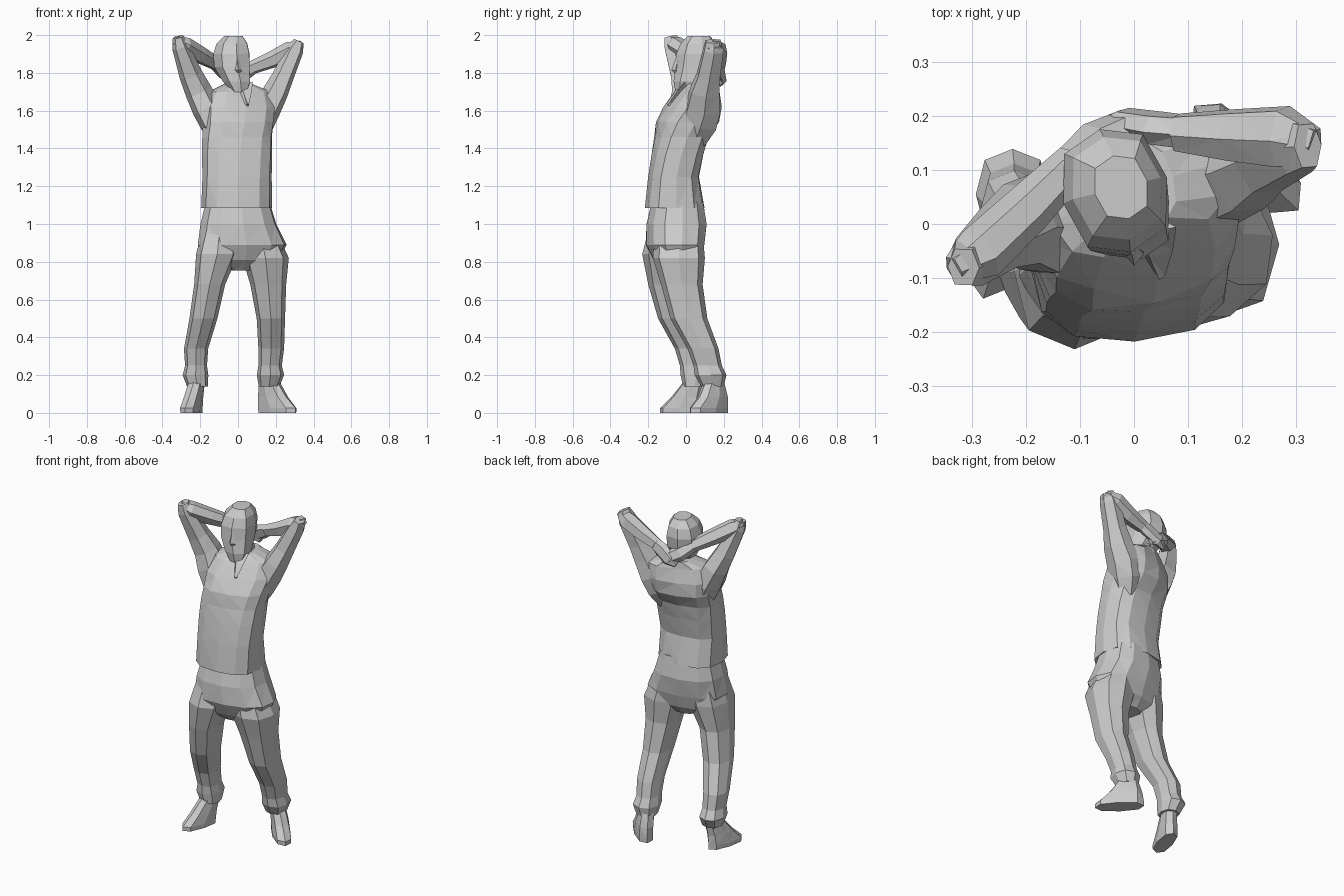
import bpy, bmesh, math
from mathutils import Vector, Matrix


def skin(name, rings):
    """Bridge equal-length rings of points into a closed, flat-shaded low-poly mesh."""
    bm = bmesh.new()
    loops = [[bm.verts.new(p) for p in ring] for ring in rings]
    n = len(loops[0])
    for a, b in zip(loops, loops[1:]):
        for i in range(n):
            j = (i + 1) % n
            bm.faces.new((a[i], a[j], b[j], b[i]))
    bm.faces.new(loops[0][::-1])
    bm.faces.new(loops[-1])
    bmesh.ops.triangulate(bm, faces=bm.faces[:])
    bmesh.ops.recalc_face_normals(bm, faces=bm.faces[:])
    me = bpy.data.meshes.new(name)
    bm.to_mesh(me)
    bm.free()
    ob = bpy.data.objects.new(name, me)
    bpy.context.collection.objects.link(ob)
    return ob


def outline(n, rx, ry, p):
    """Rounded-box outline of n points."""
    pts = []
    for i in range(n):
        c, s = math.cos(2 * math.pi * i / n), math.sin(2 * math.pi * i / n)
        pts.append((math.copysign(rx * abs(c) ** (2 / p), c),
                    math.copysign(ry * abs(s) ** (2 / p), s)))
    return pts


def loft(name, sections, n=8, p=2.5, yaw=0):
    """Horizontal sections (cx, cy, z, rx, ry[, yaw]); yaw in degrees."""
    rings = []
    for cx, cy, z, rx, ry, *turn in sections:
        rot = Matrix.Rotation(math.radians(turn[0] if turn else yaw), 3, 'Z')
        rings.append([rot @ Vector((u, v, 0)) + Vector((cx, cy, z))
                      for u, v in outline(n, rx, ry, p)])
    return skin(name, rings)


def limb(name, path, n=6):
    """Sections perpendicular to a path of (x, y, z, half width, half depth)."""
    pts = [Vector(q[:3]) for q in path]
    rings = []
    for i, (c, q) in enumerate(zip(pts, path)):
        d = (pts[min(i + 1, len(pts) - 1)] - pts[max(i - 1, 0)]).normalized()
        side = Vector((0, 1, 0.2)).cross(d).normalized()
        deep = d.cross(side)
        rings.append([c + side * u + deep * v for u, v in outline(n, q[3], q[4], 2.3)])
    return skin(name, rings)


def weld(base, parts):
    """Union the parts into the base so no inner walls remain."""
    for part in parts:
        m = base.modifiers.new("union", 'BOOLEAN')
        m.operation, m.solver, m.object = 'UNION', 'EXACT', part
    dg = bpy.context.evaluated_depsgraph_get()
    me = bpy.data.meshes.new_from_object(base.evaluated_get(dg))
    base.modifiers.clear()
    base.data = me
    for part in parts:
        bpy.data.objects.remove(part)


# Shirt with overhanging front hem, twisting towards the shoulders
shirt = loft("shirt_and_arms", [
    (-.007, -.06, 1.085, .188, .158, 3), (-.005, -.066, 1.25, .184, .135, 5),
    (-.005, -.045, 1.37, .187, .138, 7), (-.005, -.025, 1.46, .187, .140, 10),
    (-.002, .008, 1.54, .190, .160, 14), (.0, .035, 1.62, .198, .138, 18),
    (.010, .058, 1.70, .172, .100, 20), (.0, .07, 1.74, .075, .080, 15)], n=12, p=2.7)
# Trouser seat
trousers = loft("trousers", [
    (-.002, -.045, 1.12, .170, .136), (.002, -.05, 1.0, .203, .160), (.022, -.058, .89, .238, .152),
    (.022, -.05, .81, .200, .120), (.015, -.045, .755, .07, .07)], n=12, p=2.5, yaw=9)
# Trouser legs, one stepping forward
legs = [
    loft("leg_forward", [(-.215, .045, .14, .055, .06), (-.225, .055, .20, .068, .084),
                         (-.222, .04, .25, .058, .072), (-.222, .02, .34, .064, .079),
                         (-.183, -.055, .5, .074, .093), (-.15, -.09, .68, .082, .11),
                         (-.110, -.088, .84, .112, .144), (-.095, -.07, .98, .09, .125)]),
    loft("leg_back", [(.165, .14, .14, .055, .06), (.172, .13, .20, .072, .084),
                      (.170, .115, .25, .062, .075), (.176, .09, .34, .068, .082),
                      (.174, .015, .5, .075, .098), (.160, -.022, .68, .095, .110),
                      (.146, -.038, .82, .123, .138), (.11, -.04, .98, .085, .125)])]
# Shoes
legs += [
    loft("shoe_forward", [(-.247, -.025, .0, .046, .118), (-.247, -.025, .025, .048, .118),
                          (-.235, .005, .085, .046, .085), (-.217, .045, .17, .042, .055)], yaw=-16),
    loft("shoe_back", [(.208, .122, .0, .05, .137), (.208, .122, .025, .052, .137),
                       (.185, .142, .085, .05, .098), (.165, .147, .17, .045, .055)], yaw=45)]
weld(trousers, legs)

# Raised upper arms, rooted deep in the shirt
arms = [
    limb("upper_arm_left", [(-.09, -.02, 1.44, .05, .07), (-.13, -.01, 1.53, .07, .095),
                            (-.165, .0, 1.61, .078, .10), (-.208, .0, 1.70, .072, .080),
                            (-.25, -.025, 1.79, .062, .062), (-.305, -.07, 1.94, .045, .05),
                            (-.316, -.08, 1.99, .030, .038)]),
    limb("upper_arm_right", [(.09, .04, 1.44, .05, .07), (.120, .07, 1.53, .07, .10),
                             (.152, .09, 1.61, .075, .10), (.200, .10, 1.70, .067, .085),
                             (.238, .118, 1.78, .057, .067), (.300, .145, 1.92, .047, .058),
                             (.322, .145, 1.968, .028, .045)])]
# Forearms folded behind the head
arms += [
    limb("forearm_left", [(-.333, -.085, 1.975, .024, .028), (-.285, -.055, 1.945, .05, .05),
                          (-.20, .025, 1.895, .047, .045), (-.11, .115, 1.845, .036, .036)]),
    limb("forearm_right", [(.335, .145, 1.95, .024, .035), (.275, .162, 1.918, .05, .06),
                           (.18, .165, 1.87, .045, .05), (.08, .17, 1.83, .036, .036)])]
# Hands clasped at the nape
arms += [
    limb("hand_left", [(-.13, .10, 1.855, .032, .032), (-.07, .158, 1.81, .046, .03),
                       (-.01, .185, 1.775, .04, .027), (.03, .18, 1.75, .02, .015)]),
    limb("hand_right", [(.10, .17, 1.84, .032, .032), (.04, .178, 1.81, .046, .03),
                        (-.02, .188, 1.77, .04, .027), (-.06, .18, 1.745, .02, .015)])]
weld(shirt, arms)

# Pointed open collar on the chest
limb("open_collar", [(.02, .0, 1.725, .065, .03), (.035, -.045, 1.685, .04, .022),
                     (.05, -.095, 1.63, .008, .012)], n=4)

# Head, turned slightly, with neck and nose
head = loft("head", [
    (.006, -.008, 1.70, .044, .05), (-.008, .022, 1.755, .075, .09),
    (-.032, .055, 1.83, .096, .118), (-.035, .062, 1.90, .099, .117),
    (-.032, .066, 1.955, .084, .098), (-.024, .068, 1.995, .05, .06)], p=2.5, yaw=14)
weld(head, [
    loft("neck", [(.01, .05, 1.69, .062, .075), (0, .055, 1.74, .055, .065),
                  (-.02, .06, 1.80, .055, .065)]),
    loft("nose", [(.0, -.048, 1.80, .016, .016), (.0, -.055, 1.815, .019, .022),
                  (-.003, -.045, 1.87, .01, .012)], n=4, p=2)])
